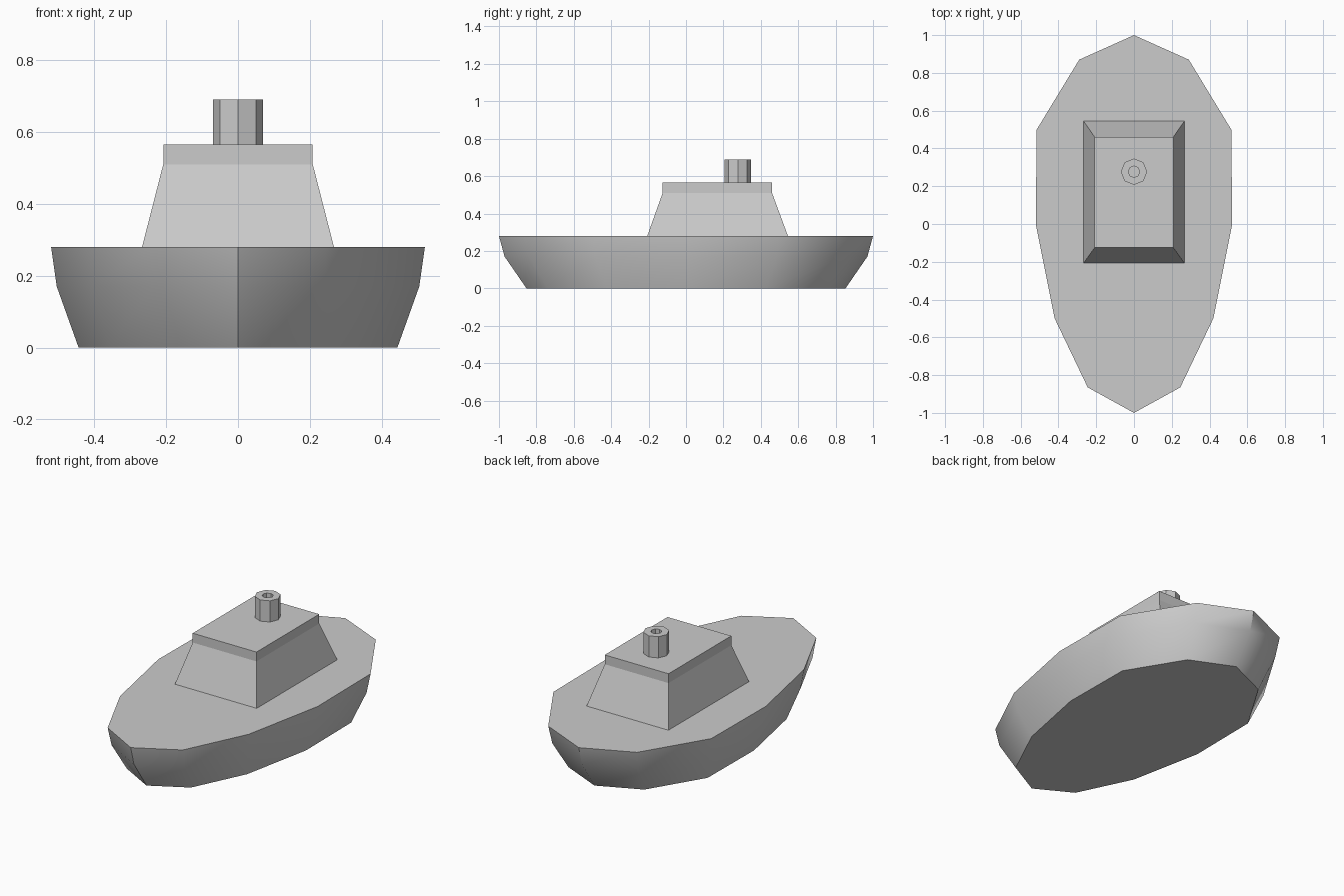
import bpy, bmesh, math

cube = bpy.data.objects.get("Cube")
if cube:
    bpy.data.objects.remove(cube, do_unlink=True)

grey = bpy.data.materials.new("plain grey")
grey.use_nodes = True
colour = (0.6, 0.6, 0.6, 1)
grey.diffuse_color = colour
grey.node_tree.nodes["Principled BSDF"].inputs["Base Color"].default_value = colour


def loft(name, rings, smooth_angle=None, closed_loop=False):
    """Skin a stack of rings; cap the ends, or join last ring to first."""
    bm = bmesh.new()
    loops = [[bm.verts.new(p) for p in ring] for ring in rings]
    pairs = list(zip(loops, loops[1:]))
    if closed_loop:
        pairs.append((loops[-1], loops[0]))
    else:
        bm.faces.new(loops[0][::-1])
        bm.faces.new(loops[-1])
    for low, high in pairs:
        for i in range(len(low)):
            j = (i + 1) % len(low)
            bm.faces.new((low[i], low[j], high[j], high[i]))
    bmesh.ops.recalc_face_normals(bm, faces=bm.faces)
    mesh = bpy.data.meshes.new(name)
    bm.to_mesh(mesh)
    bm.free()
    mesh.materials.append(grey)
    obj = bpy.data.objects.new(name, mesh)
    bpy.context.collection.objects.link(obj)
    if smooth_angle:
        bpy.ops.object.select_all(action='DESELECT')
        obj.select_set(True)
        bpy.context.view_layer.objects.active = obj
        bpy.ops.object.shade_smooth_by_angle(angle=math.radians(smooth_angle))
    return obj


# Hull: deck outline from bow to stern, mirrored, narrowing to a flat bottom
left = [(0.245, -0.865), (0.42, -0.5), (0.52, 0), (0.515, 0.5), (0.29, 0.87)]
outline = [(0, -1)] + left + [(0, 1)] + [(-x, y) for x, y in reversed(left)]
loft("hull", [[(x * s, y * s, z) for x, y in outline]
              for z, s in ((0, 0.853), (0.17, 0.97), (0.28, 1))], 45)

# Cabin: sloping walls with an upright band under the roof
def rectangle(half_width, front, back, z):
    return [(-half_width, front, z), (half_width, front, z),
            (half_width, back, z), (-half_width, back, z)]

loft("cabin", [rectangle(0.267, -0.207, 0.545, 0.28),
               rectangle(0.208, -0.125, 0.46, 0.51),
               rectangle(0.208, -0.125, 0.46, 0.565)])

# Funnel: eight-sided pipe standing on the roof
def octagon(radius, z):
    return [(radius * math.cos(i * math.pi / 4),
             0.277 + radius * math.sin(i * math.pi / 4), z) for i in range(8)]

loft("funnel", [octagon(0.07, 0.565), octagon(0.07, 0.69),
                octagon(0.03, 0.69), octagon(0.03, 0.565)], closed_loop=True)
